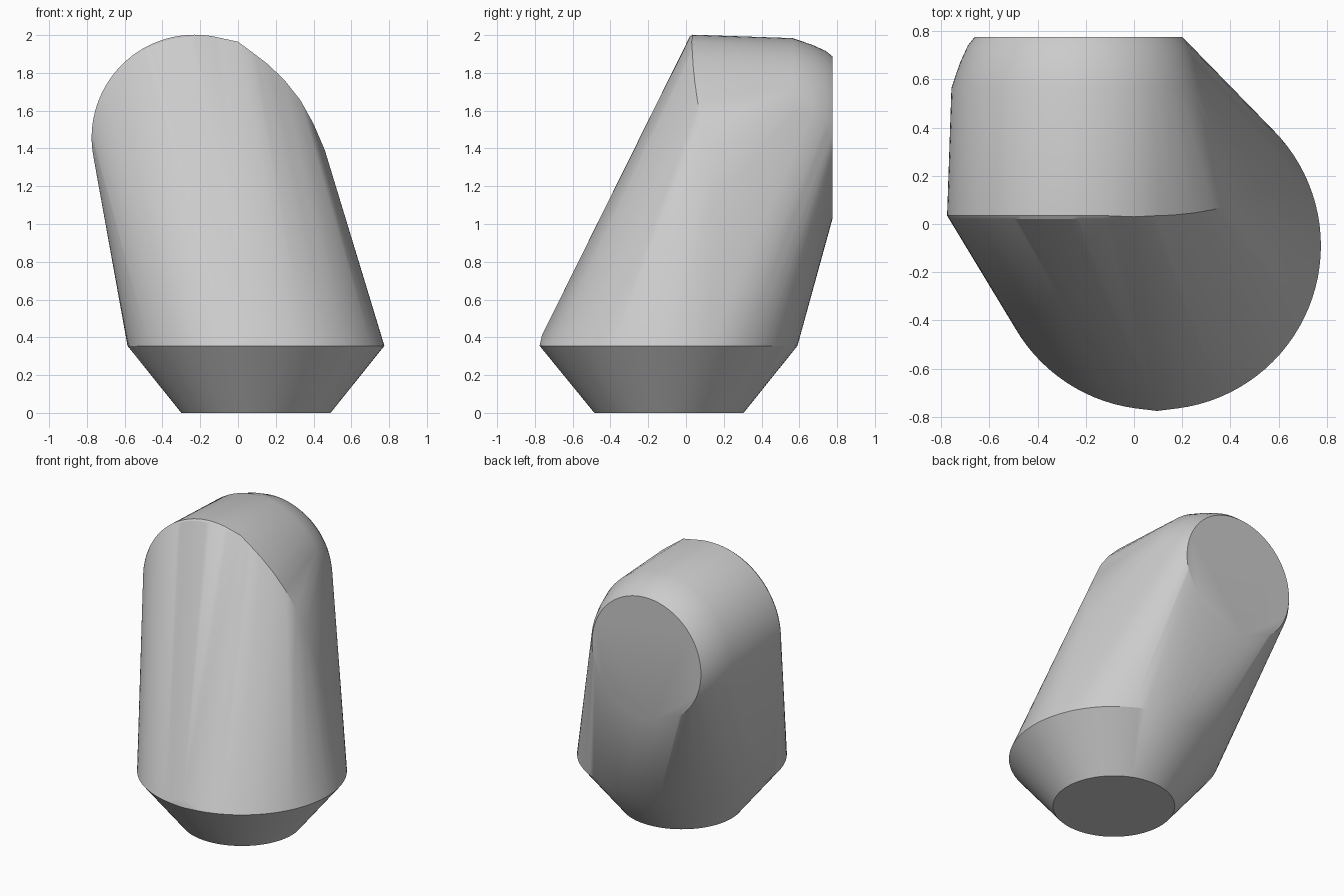
import bpy
import bmesh
import math

cube = bpy.data.objects.get("Cube")
if cube:
    bpy.data.objects.remove(cube, do_unlink=True)

SIDES = 96
bm = bmesh.new()


def ring(radius, centre, upright=False):
    """Add a circle of points, lying flat or standing upright facing the back."""
    cx, cy, cz = centre
    for i in range(SIDES):
        a = math.tau * i / SIDES
        u, v = radius * math.cos(a), radius * math.sin(a)
        bm.verts.new((cx + u, cy, cz + v) if upright else (cx + u, cy + v, cz))


# Tapered foot and its wide collar
ring(0.395, (0.095, -0.09, 0))
ring(0.68, (0.095, -0.09, 0.355))
bm.verts.new((0.095, -0.775, 0.355))
bm.verts.new((0.095, -0.763, 0.41))

# Horizontal barrel with a rounded rim around the flat back disc
for y, radius in ((0.02, 0.535), (0.035, 0.545), (0.565, 0.527), (0.67, 0.491),
                  (0.74, 0.459), (0.775, 0.431)):
    ring(radius, (-0.23, y, 1.457), upright=True)

# Crease sweeping from the crown down the shoulder
for point in ((0, 0.03, 1.965), (0.16, 0.037, 1.845), (0.25, 0.046, 1.757),
              (0.33, 0.06, 1.656), (0.4, 0.08, 1.53), (0.46, 0.1, 1.39),
              (0.505, 0.117, 1.24), (0.54, 0.14, 1.125)):
    bm.verts.new(point)

# Stretch one skin over all the sections
hull = bmesh.ops.convex_hull(bm, input=bm.verts[:])
spare = {g for g in hull["geom_interior"] + hull["geom_unused"]
         if isinstance(g, bmesh.types.BMVert)}
bmesh.ops.delete(bm, geom=list(spare), context="VERTS")
bmesh.ops.dissolve_limit(bm, angle_limit=math.radians(0.2),
                         verts=bm.verts[:], edges=bm.edges[:])
bmesh.ops.recalc_face_normals(bm, faces=bm.faces[:])

mesh = bpy.data.meshes.new("elbow_body")
bm.to_mesh(mesh)
bm.free()
body = bpy.data.objects.new("elbow_body", mesh)
bpy.context.collection.objects.link(body)

# Plain grey surface
grey = bpy.data.materials.new("plain_grey")
grey.use_nodes = True
grey.diffuse_color = (0.6, 0.6, 0.6, 1)
grey.node_tree.nodes["Principled BSDF"].inputs["Base Color"].default_value = (0.6, 0.6, 0.6, 1)
mesh.materials.append(grey)

bpy.ops.object.select_all(action="DESELECT")
body.select_set(True)
bpy.context.view_layer.objects.active = body
bpy.ops.object.shade_smooth_by_angle(angle=math.radians(30))
